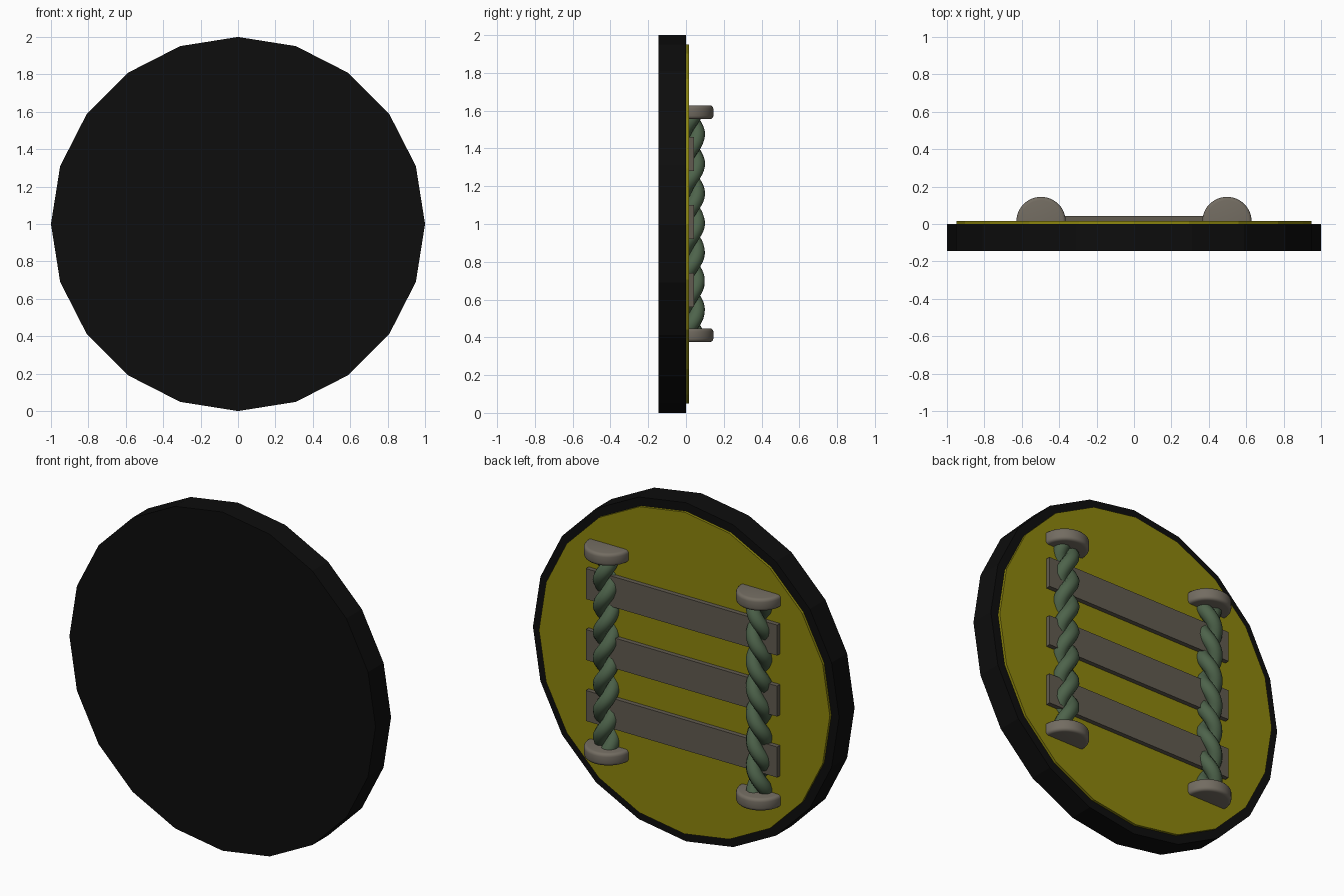
import bpy, bmesh, math

if "Cube" in bpy.data.objects:
    bpy.data.objects.remove(bpy.data.objects["Cube"])


def material(name, rgb):
    m = bpy.data.materials.new(name)
    m.diffuse_color = (*rgb, 1)
    m.use_nodes = True
    m.node_tree.nodes["Principled BSDF"].inputs["Base Color"].default_value = m.diffuse_color
    return m


BLACK = material("black", (0.004, 0.004, 0.004))
YELLOW = material("yellow", (0.27, 0.24, 0.004))
WOOD = material("grey_wood", (0.12, 0.105, 0.08))
STONE = material("grey_cap", (0.17, 0.15, 0.12))
GREEN = material("rope_green", (0.075, 0.125, 0.07))


def prism(name, pts, direction, mat, bevel=0.0):
    """Extrude a closed outline along a direction."""
    bm = bmesh.new()
    face = bm.faces.new([bm.verts.new(p) for p in pts])
    ext = bmesh.ops.extrude_face_region(bm, geom=[face])
    verts = [v for v in ext["geom"] if isinstance(v, bmesh.types.BMVert)]
    bmesh.ops.translate(bm, verts=verts, vec=direction)
    if bevel:
        # round only the curved rim, leave the flat wall side sharp
        rim = [e for e in bm.edges
               if abs(e.verts[0].co.z - e.verts[1].co.z) < 1e-6
               and max(v.co.y for v in e.verts) > 0.016]
        bmesh.ops.bevel(bm, geom=rim, offset=bevel, segments=3,
                        profile=0.5, affect='EDGES')
    bmesh.ops.recalc_face_normals(bm, faces=bm.faces)
    me = bpy.data.meshes.new(name)
    bm.to_mesh(me)
    bm.free()
    ob = bpy.data.objects.new(name, me)
    bpy.context.collection.objects.link(ob)
    me.materials.append(mat)
    return ob


def polygon(r, y, n=20):
    return [(r * math.cos(2 * math.pi * i / n), y,
             1 + r * math.sin(2 * math.pi * i / n)) for i in range(n)]


# Backing disc and yellow face plate
prism("backing_disc", polygon(1.0, -0.145), (0, 0.145, 0), BLACK)
prism("face_plate", polygon(0.95, 0.0), (0, 0.015, 0), YELLOW)

# Three horizontal planks
for i, z in enumerate((0.65, 1.01, 1.37)):
    outline = [(-0.625, 0.015, z - 0.09), (0.625, 0.015, z - 0.09),
               (0.625, 0.015, z + 0.09), (-0.625, 0.015, z + 0.09)]
    prism(f"plank_{i + 1}", outline, (0, 0.027, 0), WOOD)


def rope_strand(name, side, phase):
    """One strand of a two-ply twisted rope."""
    cu = bpy.data.curves.new(name, 'CURVE')
    cu.dimensions = '3D'
    cu.bevel_depth = 0.041
    cu.bevel_resolution = 3
    cu.use_fill_caps = True
    sp = cu.splines.new('POLY')
    n = 90
    sp.points.add(n)
    for k in range(n + 1):
        z = 0.41 + 1.18 * k / n
        a = 2 * math.pi * z / 0.31 + phase
        sp.points[k].co = (side * (0.5 + 0.034 * math.cos(a)),
                           0.026 + 0.034 * math.sin(a), z, 1)
    ob = bpy.data.objects.new(name, cu)
    bpy.context.collection.objects.link(ob)
    cu.materials.append(GREEN)


# Mirrored ropes with a half-round cap at each end
for side, label in ((1, "right"), (-1, "left")):
    for j in range(2):
        rope_strand(f"rope_strand_{label}_{j + 1}", side, j * math.pi)
    for z, end in ((0.375, "bottom"), (1.555, "top")):
        arc = [(side * 0.497 + 0.132 * math.cos(math.pi * i / 24),
                0.013 + 0.132 * math.sin(math.pi * i / 24), z)
               for i in range(25)]
        cap = prism(f"rope_cap_{label}_{end}", arc, (0, 0, 0.073), STONE, 0.018)
        bpy.ops.object.select_all(action='DESELECT')
        cap.select_set(True)
        bpy.context.view_layer.objects.active = cap
        bpy.ops.object.shade_smooth_by_angle(angle=math.radians(40))
